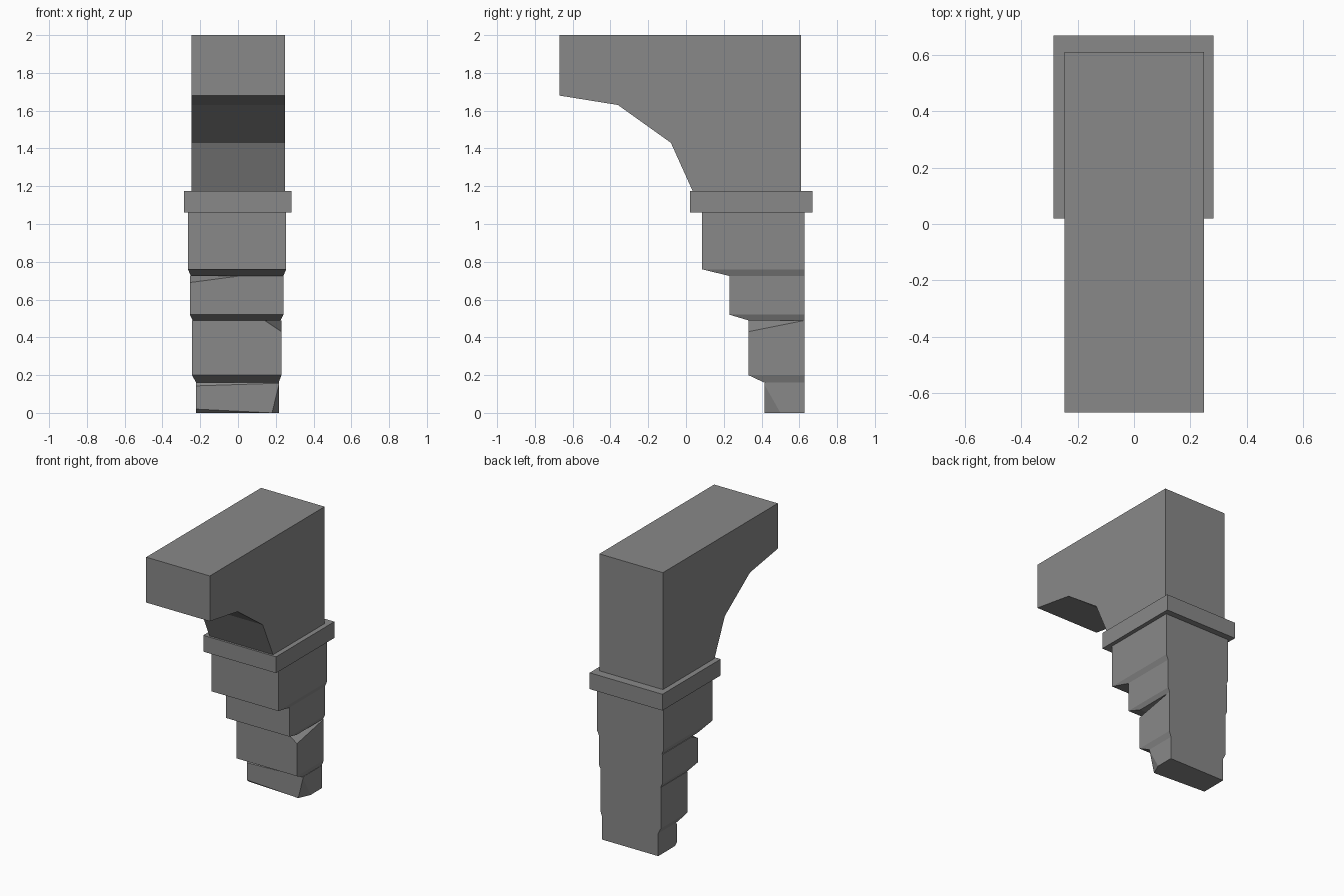
import bpy, bmesh
from mathutils import Vector

if "Cube" in bpy.data.objects:
    bpy.data.objects.remove(bpy.data.objects["Cube"], do_unlink=True)

# Single stone colour
stone = bpy.data.materials.new("grey_stone")
stone.use_nodes = True
GREY = (0.25, 0.25, 0.25, 1)
stone.diffuse_color = GREY
stone.node_tree.nodes["Principled BSDF"].inputs["Base Color"].default_value = GREY


def finish(name, bm):
    bmesh.ops.recalc_face_normals(bm, faces=bm.faces)
    mesh = bpy.data.meshes.new(name)
    bm.to_mesh(mesh)
    bm.free()
    mesh.materials.append(stone)
    obj = bpy.data.objects.new(name, mesh)
    bpy.context.collection.objects.link(obj)


def loft(rings):
    """Join matching loops of points and cap both ends."""
    bm = bmesh.new()
    loops = [[bm.verts.new(p) for p in ring] for ring in rings]
    n = len(loops[0])
    for a, b in zip(loops, loops[1:]):
        for i in range(n):
            j = (i + 1) % n
            bm.faces.new((a[i], a[j], b[j], b[i]))
    bm.faces.new(loops[0])
    bm.faces.new(loops[-1])
    bmesh.ops.recalc_face_normals(bm, faces=bm.faces)
    return bm


def rect(z, x0, x1, y0, y1):
    return [(x0, y0, z), (x1, y0, z), (x1, y1, z), (x0, y1, z)]


def chip(bm, a, b, c):
    """Slice off the corner beyond the plane through three points."""
    a, b, c = Vector(a), Vector(b), Vector(c)
    normal = (b - a).cross(c - a).normalized()
    middle = sum((v.co for v in bm.verts), Vector()) / len(bm.verts)
    if normal.dot(middle - a) > 0:
        normal = -normal
    cut = bmesh.ops.bisect_plane(bm, geom=bm.verts[:] + bm.edges[:] + bm.faces[:],
                                 plane_co=a, plane_no=normal, clear_outer=True)
    edges = [e for e in cut["geom_cut"] if isinstance(e, bmesh.types.BMEdge)]
    bmesh.ops.holes_fill(bm, edges=edges)


# Overhanging bracket, extruded side profile
profile = [(-0.67, 2), (0.61, 2), (0.61, 1.175), (0.035, 1.175),
           (-0.08, 1.43), (-0.36, 1.63), (-0.67, 1.68)]
finish("bracket", loft([[(x, y, z) for y, z in profile] for x in (-0.247, 0.249)]))

# Collar band
finish("collar", loft([rect(z, -0.285, 0.283, 0.02, 0.67) for z in (1.06, 1.175)]))

# Stepped blocks with bevelled undersides: (z, x0, x1, front y)
BACK = 0.627
blocks = {
    "upper_block": [(1.06, -0.265, 0.255, 0.085), (0.76, -0.265, 0.255, 0.085),
                    (0.725, -0.25, 0.24, 0.23)],
    "middle_block": [(0.725, -0.255, 0.24, 0.23), (0.52, -0.255, 0.24, 0.23),
                     (0.49, -0.24, 0.225, 0.33)],
    "lower_block": [(0.49, -0.243, 0.23, 0.33), (0.2, -0.243, 0.23, 0.33),
                    (0.16, -0.222, 0.215, 0.415)],
    "foot_block": [(0.16, -0.222, 0.217, 0.415), (0, -0.222, 0.217, 0.415)],
}
# Broken corners
chips = {
    "middle_block": [((-0.255, 0.23, 0.69), (0.01, 0.23, 0.725), (-0.255, 0.3, 0.725))],
    "lower_block": [((0.14, 0.33, 0.49), (0.23, 0.33, 0.43), (0.23, 0.63, 0.49))],
    "foot_block": [((0.18, 0.415, 0), (0.217, 0.5, 0), (0.217, 0.415, 0.15)),
                   ((-0.222, 0.415, 0.02), (0.18, 0.415, 0), (-0.222, 0.44, 0)),
                   ((-0.222, 0.415, 0.143), (0.217, 0.415, 0.157), (-0.222, 0.43, 0.16))],
}
for name, rings in blocks.items():
    bm = loft([rect(*ring, BACK) for ring in rings])
    for points in chips.get(name, []):
        chip(bm, *points)
    finish(name, bm)
